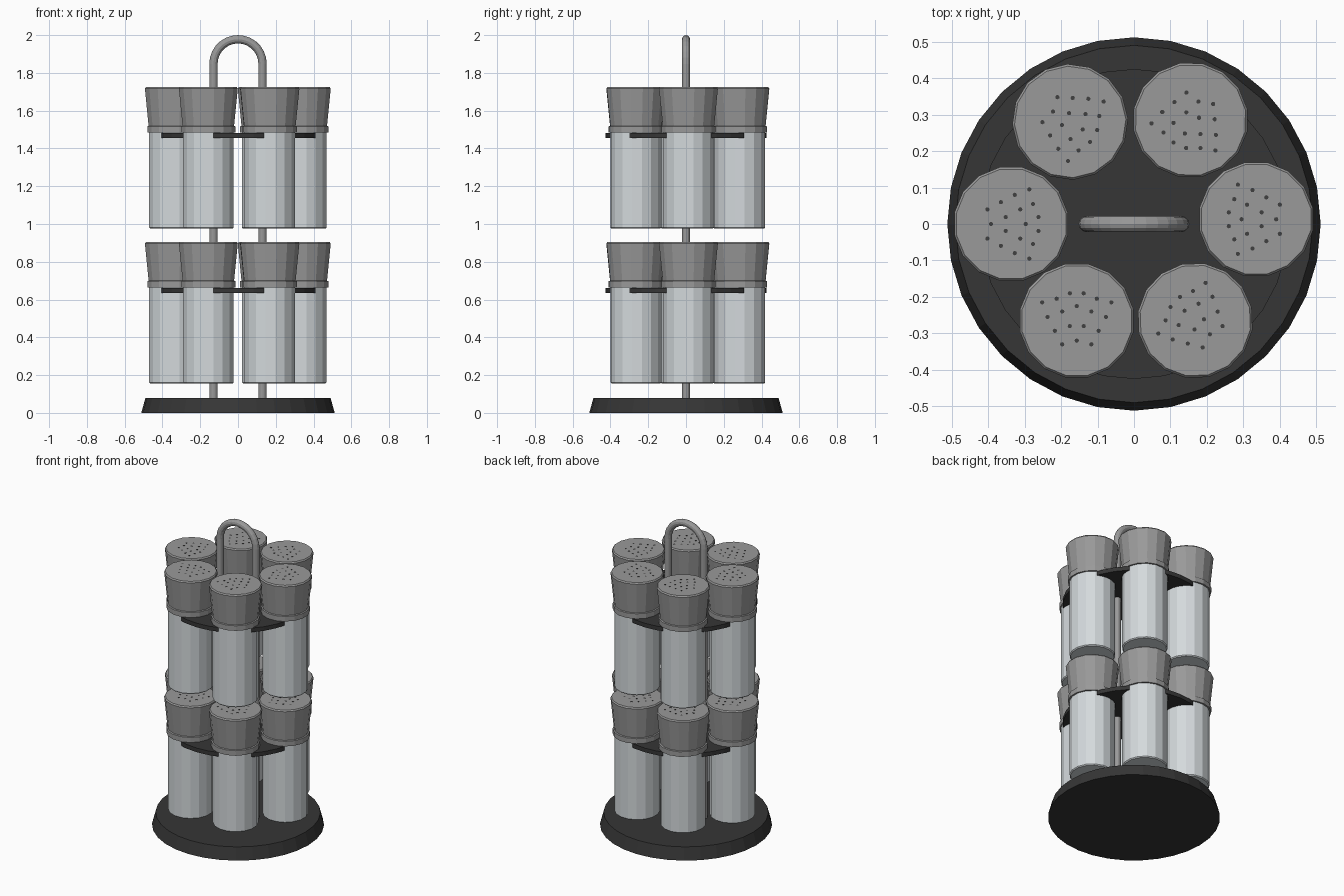
import bpy, bmesh, math
from mathutils import Matrix, Vector

if "Cube" in bpy.data.objects:
    bpy.data.objects.remove(bpy.data.objects["Cube"])


def material(name, r, g, b):
    m = bpy.data.materials.new(name)
    m.diffuse_color = (r, g, b, 1)
    m.use_nodes = True
    m.node_tree.nodes["Principled BSDF"].inputs["Base Color"].default_value = m.diffuse_color
    return m


BLACK = material("black plastic", 0.037, 0.037, 0.037)
STEEL = material("brushed steel", 0.32, 0.32, 0.32)
GLASS = material("pale glass", 0.66, 0.70, 0.72)
HOLE = material("dark hole", 0.05, 0.05, 0.05)


def add_object(name, bm, mat, loc=(0, 0, 0), rot=0):
    bmesh.ops.recalc_face_normals(bm, faces=bm.faces)
    me = bpy.data.meshes.new(name)
    bm.to_mesh(me)
    bm.free()
    me.materials.append(mat)
    ob = bpy.data.objects.new(name, me)
    ob.location = loc
    ob.rotation_euler.z = rot
    bpy.context.collection.objects.link(ob)
    return ob


def turned(bm, profile, sides, phase=0.0):
    """Closed lathe shape from (radius, height) points."""
    rings = []
    for r, z in profile:
        rings.append([bm.verts.new((r * math.cos(phase + math.tau * i / sides),
                                    r * math.sin(phase + math.tau * i / sides), z))
                      for i in range(sides)])
    for a, b in zip(rings, rings[1:]):
        for i in range(sides):
            j = (i + 1) % sides
            bm.faces.new((a[i], a[j], b[j], b[i]))
    bm.faces.new(rings[0][::-1])
    bm.faces.new(rings[-1])
    return bm


# jar positions and the turn of each jar in degrees
JARS = [(0.335, 0.013, 90), (0.155, 0.285, 157), (-0.175, 0.28, -121),
        (-0.337, 0.0, -90), (-0.157, -0.265, 0), (0.168, -0.265, 47)]
TIERS = [("lower", 0.0), ("upper", 0.82)]

# shaker holes: one half of the mirrored pattern
HALF = [(0, .04), (0, -.055), (.095, .05), (.055, .06), (.019, .075),
        (.04, .025), (.08, .01), (.019, -.015), (.06, -.028), (.04, -.065)]
HOLES = HALF + [(-x, y) for x, y in HALF if x]

# base
add_object("base", turned(bmesh.new(), [(0.512, 0), (0.49, 0.08)], 32), BLACK)

# carrying handle: two uprights joined by an arch
path = [Vector((-0.13, 0, 0.07))]
path += [Vector((-0.13 * math.cos(math.pi * i / 14), 0,
                 1.848 + 0.13 * math.sin(math.pi * i / 14))) for i in range(15)]
path.append(Vector((0.13, 0, 0.07)))
bm = bmesh.new()
rings = []
for k, p in enumerate(path):
    t = (path[min(k + 1, len(path) - 1)] - path[max(k - 1, 0)]).normalized()
    if k in (1, 15):
        t = Vector((0, 0, 1 if k == 1 else -1))
    n = Vector((t.z, 0, -t.x))
    rings.append([bm.verts.new(p + 0.022 * (n * math.cos(math.tau * i / 12)
                                            + Vector((0, math.sin(math.tau * i / 12), 0))))
                  for i in range(12)])
for a, b in zip(rings, rings[1:]):
    for i in range(12):
        bm.faces.new((a[i], a[(i + 1) % 12], b[(i + 1) % 12], b[i]))
bm.faces.new(rings[0])
bm.faces.new(rings[-1])
add_object("handle", bm, STEEL)

PHASE = math.pi / 16
for tier, dz in TIERS:
    # rack plate with a round notch for each jar
    plate = add_object(tier + "_rack_plate",
                       turned(bmesh.new(), [(0.425, 0.635 + dz), (0.425, 0.662 + dz)], 32), BLACK)
    bm = bmesh.new()
    for x, y, turn in JARS:
        bmesh.ops.create_cone(bm, cap_ends=True, segments=32, radius1=0.139, radius2=0.139,
                              depth=0.2, matrix=Matrix.Translation((x, y, 0.65 + dz)))
    cutter = add_object(tier + "_notch_cutter", bm, BLACK)
    cutter.hide_render = True
    cutter.hide_set(True)
    mod = plate.modifiers.new("notches", 'BOOLEAN')
    mod.operation = 'DIFFERENCE'
    mod.solver = 'EXACT'
    mod.object = cutter
    bpy.context.view_layer.objects.active = plate
    bpy.ops.object.modifier_apply(modifier=mod.name)
    bpy.data.objects.remove(cutter)

    for n, (x, y, turn) in enumerate(JARS, 1):
        loc, rot = (x, y, dz), math.radians(turn)
        # glass jar
        add_object(f"{tier}_jar_{n}", turned(
            bmesh.new(), [(0.130, 0.155), (0.136, 0.161), (0.136, 0.668)], 16, PHASE),
            GLASS, loc, rot)
        # flared lid with a collar
        add_object(f"{tier}_lid_{n}", turned(
            bmesh.new(), [(0.146, 0.664), (0.146, 0.697), (0.139, 0.700),
                          (0.159, 0.897), (0.153, 0.905)], 16, PHASE),
            STEEL, loc, rot)
        # shaker holes as thin plates
        bm = bmesh.new()
        for hx, hy in HOLES:
            bmesh.ops.create_cone(bm, cap_ends=True, segments=8, radius1=0.006, radius2=0.006,
                                  depth=0.002, matrix=Matrix.Translation((hx, hy, 0.905)))
        add_object(f"{tier}_shaker_holes_{n}", bm, HOLE, loc, rot)
